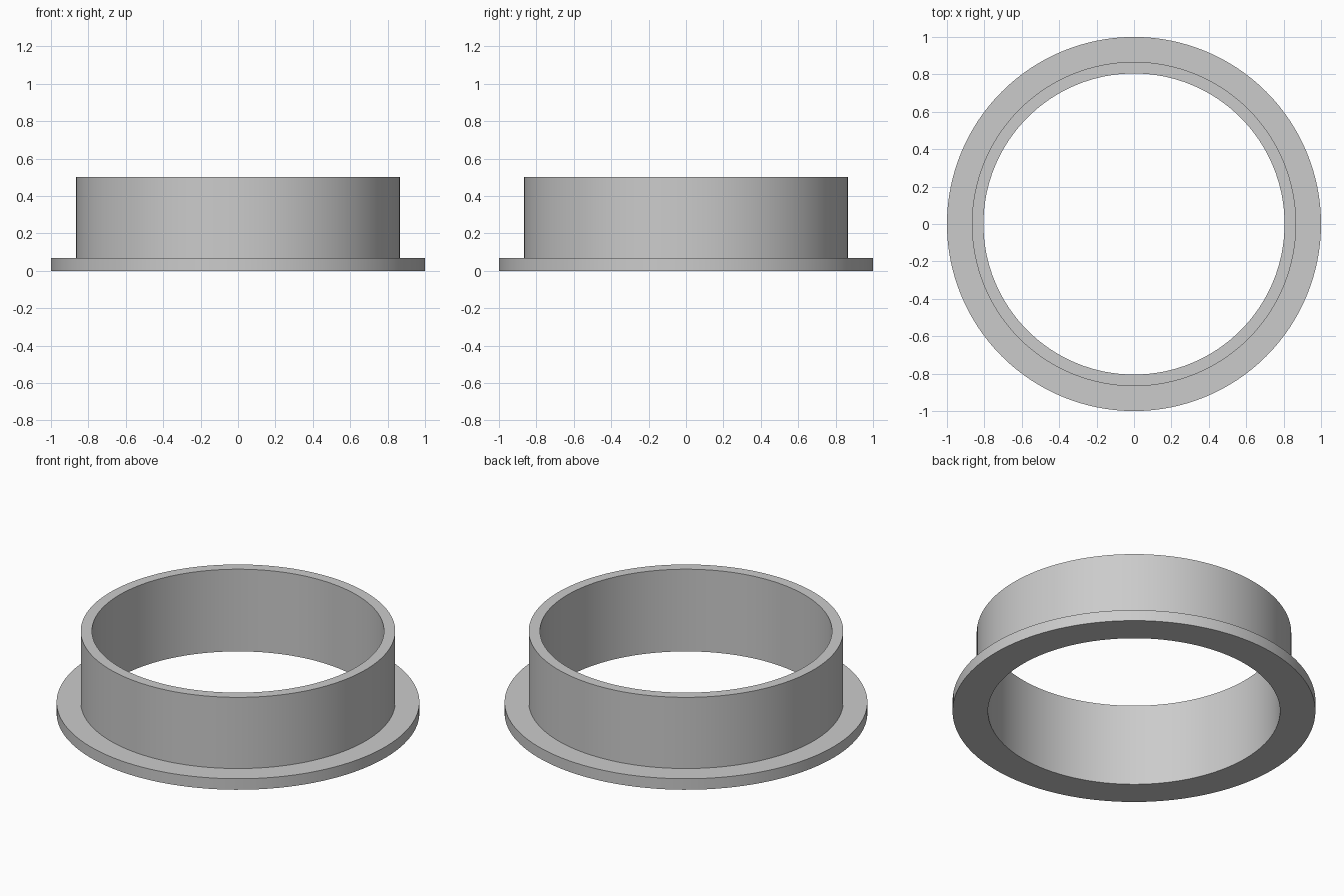
import bpy
import bmesh
import math

cube = bpy.data.objects.get("Cube")
if cube:
    bpy.data.objects.remove(cube, do_unlink=True)

SEGMENTS = 128
BORE, WALL, RIM = 0.805, 0.867, 1.0
FLANGE_TOP, HEIGHT = 0.067, 0.5

# Plain grey material
grey = bpy.data.materials.new("plain_grey")
grey.use_nodes = True
colour = (0.6, 0.6, 0.6, 1)
grey.diffuse_color = colour
grey.node_tree.nodes["Principled BSDF"].inputs["Base Color"].default_value = colour


def lathe(name, profile):
    """Revolve a closed (radius, height) profile around z."""
    bm = bmesh.new()
    rings = []
    for i in range(SEGMENTS):
        a = math.tau * i / SEGMENTS
        rings.append([bm.verts.new((r * math.cos(a), r * math.sin(a), z))
                      for r, z in profile])
    n = len(profile)
    for i, ring in enumerate(rings):
        after = rings[(i + 1) % SEGMENTS]
        for j in range(n):
            k = (j + 1) % n
            bm.faces.new((ring[j], after[j], after[k], ring[k]))
    bmesh.ops.recalc_face_normals(bm, faces=bm.faces)
    mesh = bpy.data.meshes.new(name)
    bm.to_mesh(mesh)
    bm.free()
    mesh.materials.append(grey)
    obj = bpy.data.objects.new(name, mesh)
    bpy.context.collection.objects.link(obj)
    bpy.ops.object.select_all(action="DESELECT")
    obj.select_set(True)
    bpy.context.view_layer.objects.active = obj
    bpy.ops.object.shade_smooth_by_angle(angle=math.radians(30))
    return obj


# Collar and base flange as one turned piece
lathe("flanged_ring", [
    (BORE, 0), (RIM, 0), (RIM, FLANGE_TOP),
    (WALL, FLANGE_TOP), (WALL, HEIGHT), (BORE, HEIGHT),
])
